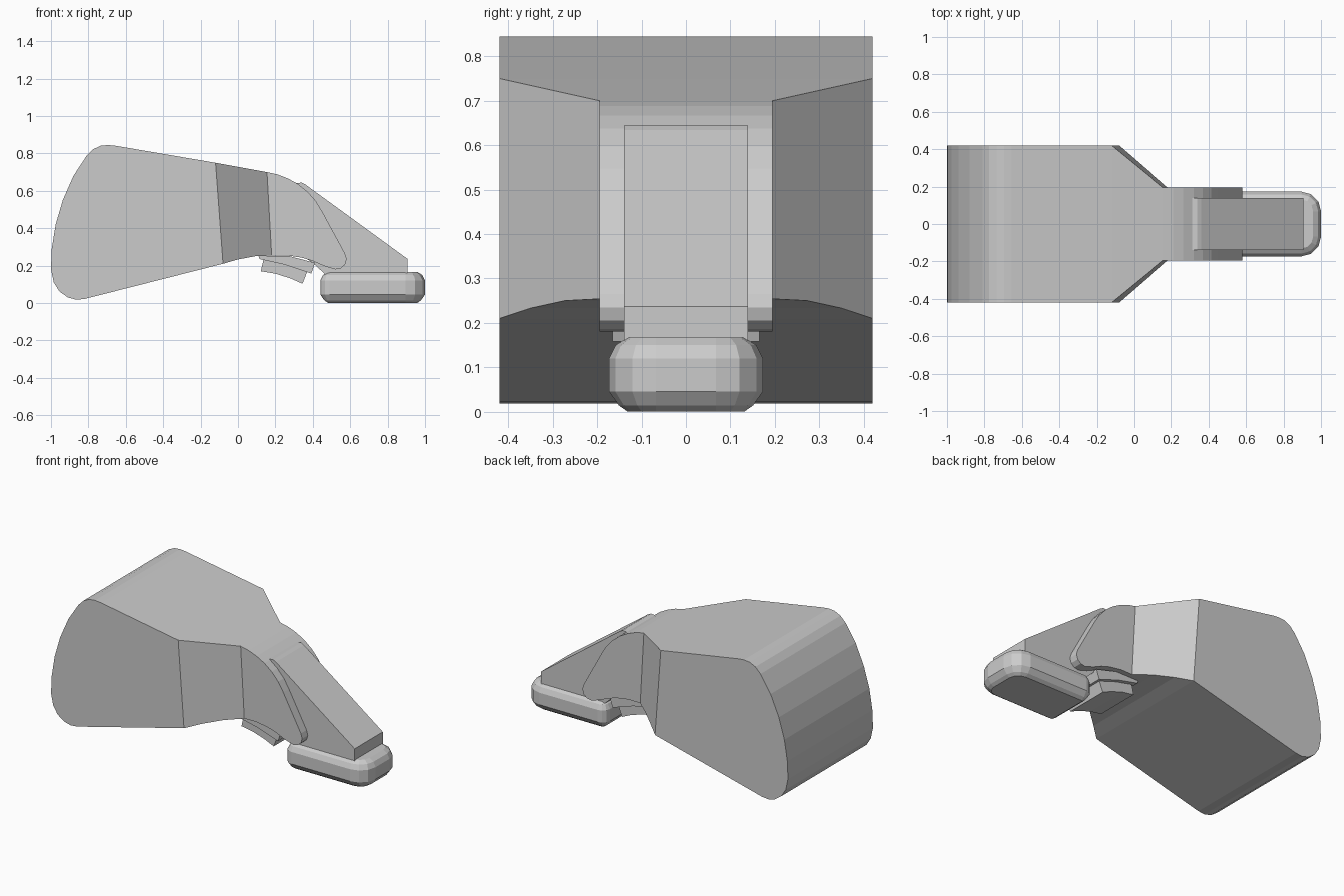
import bpy, bmesh, math

if "Cube" in bpy.data.objects:
    bpy.data.objects.remove(bpy.data.objects["Cube"])


def finish(name, bm):
    bmesh.ops.recalc_face_normals(bm, faces=bm.faces[:])
    mesh = bpy.data.meshes.new(name)
    bm.to_mesh(mesh)
    bm.free()
    obj = bpy.data.objects.new(name, mesh)
    bpy.context.collection.objects.link(obj)
    return obj


def profile_solid(name, points, side_loops=None):
    """Points are (x, z, half width); side_loops splits the side into flat panels."""
    bm = bmesh.new()
    near = [bm.verts.new((x, -w, z)) for x, z, w in points]
    far = [bm.verts.new((x, w, z)) for x, z, w in points]
    n = len(points)
    for i in range(n):
        j = (i + 1) % n
        bm.faces.new((near[i], near[j], far[j], far[i]))
    for loop in side_loops or [range(n)]:
        for side in (near, far):
            bm.faces.new([side[i] for i in loop])
    return finish(name, bm)


# Main shell: wide rear, tapered middle, narrow nose
WIDE, SLIM = 0.42, 0.195
rear = [(-0.08, 0.21), (-0.82, 0.022), (-0.865, 0.018), (-0.91, 0.03), (-0.955, 0.062),
        (-0.985, 0.11), (-1.0, 0.18), (-0.996, 0.29), (-0.975, 0.42), (-0.937, 0.55),
        (-0.88, 0.68), (-0.81, 0.787), (-0.775, 0.822), (-0.735, 0.841),
        (-0.695, 0.845), (-0.655, 0.841), (-0.12, 0.75)]
nose = [(0.155, 0.70), (0.21, 0.688), (0.265, 0.667), (0.32, 0.637), (0.37, 0.597),
        (0.415, 0.547), (0.45, 0.49), (0.572, 0.265), (0.581, 0.235), (0.572, 0.205),
        (0.55, 0.186), (0.52, 0.18), (0.46, 0.198), (0.40, 0.225), (0.34, 0.243),
        (0.26, 0.255), (0.18, 0.254)]
belly = [(0.09, 0.25), (0.0, 0.233)]
shell = [(x, z, WIDE) for x, z in rear] + [(x, z, SLIM) for x, z in nose]
shell += [(x, z, SLIM + (0.18 - x) / 0.26 * (WIDE - SLIM)) for x, z in belly]
r, n = len(rear), len(rear) + len(nose)
profile_solid("main_shell", shell, [range(r), range(r, n), [r - 1, r, n - 1, n, n + 1, 0]])

# Sloping neck that reaches down to the foot
neck = [(0.30, 0.64), (0.34, 0.644), (0.36, 0.634), (0.905, 0.237), (0.905, 0.14),
        (0.48, 0.14), (0.395, 0.22), (0.30, 0.27)]
profile_solid("sloping_neck", [(x, z, 0.139) for x, z in neck])

# Stepped pad below the nose
plate = [(0.11, 0.252), (0.115, 0.235), (0.25, 0.205), (0.392, 0.158), (0.412, 0.215), (0.27, 0.252)]
profile_solid("pad_plate", [(x, z, 0.165) for x, z in plate])
block = [(0.138, 0.24), (0.122, 0.17), (0.20, 0.157), (0.28, 0.132), (0.345, 0.103), (0.375, 0.18)]
profile_solid("pad_block", [(x, z, 0.14) for x, z in block])


# Rounded foot: stacked rounded-rectangle rings
def ring(bm, z, inset):
    verts = []
    corners = [(1.0, 1, 1, 0.105), (0.44, -1, 1, 0.05), (0.44, -1, -1, 0.05), (1.0, 1, -1, 0.105)]
    for k, (x, sx, sy, rad) in enumerate(corners):
        cx, cy = x - sx * rad, sy * (0.173 - rad)
        for s in range(4):
            a = math.radians(90 * k + 30 * s)
            # the inset stays smaller than every corner radius
            verts.append(bm.verts.new((cx + (rad - inset) * math.cos(a),
                                       cy + (rad - inset) * math.sin(a), z)))
    return verts


bm = bmesh.new()
rings = [ring(bm, z, i) for z, i in
         [(0, 0.042), (0.014, 0.022), (0.045, 0), (0.12, 0), (0.15, 0.015), (0.167, 0.042)]]
for low, high in zip(rings, rings[1:]):
    for i in range(len(low)):
        j = (i + 1) % len(low)
        bm.faces.new((low[i], low[j], high[j], high[i]))
bm.faces.new(rings[0])
bm.faces.new(rings[-1])
finish("rounded_foot", bm)
